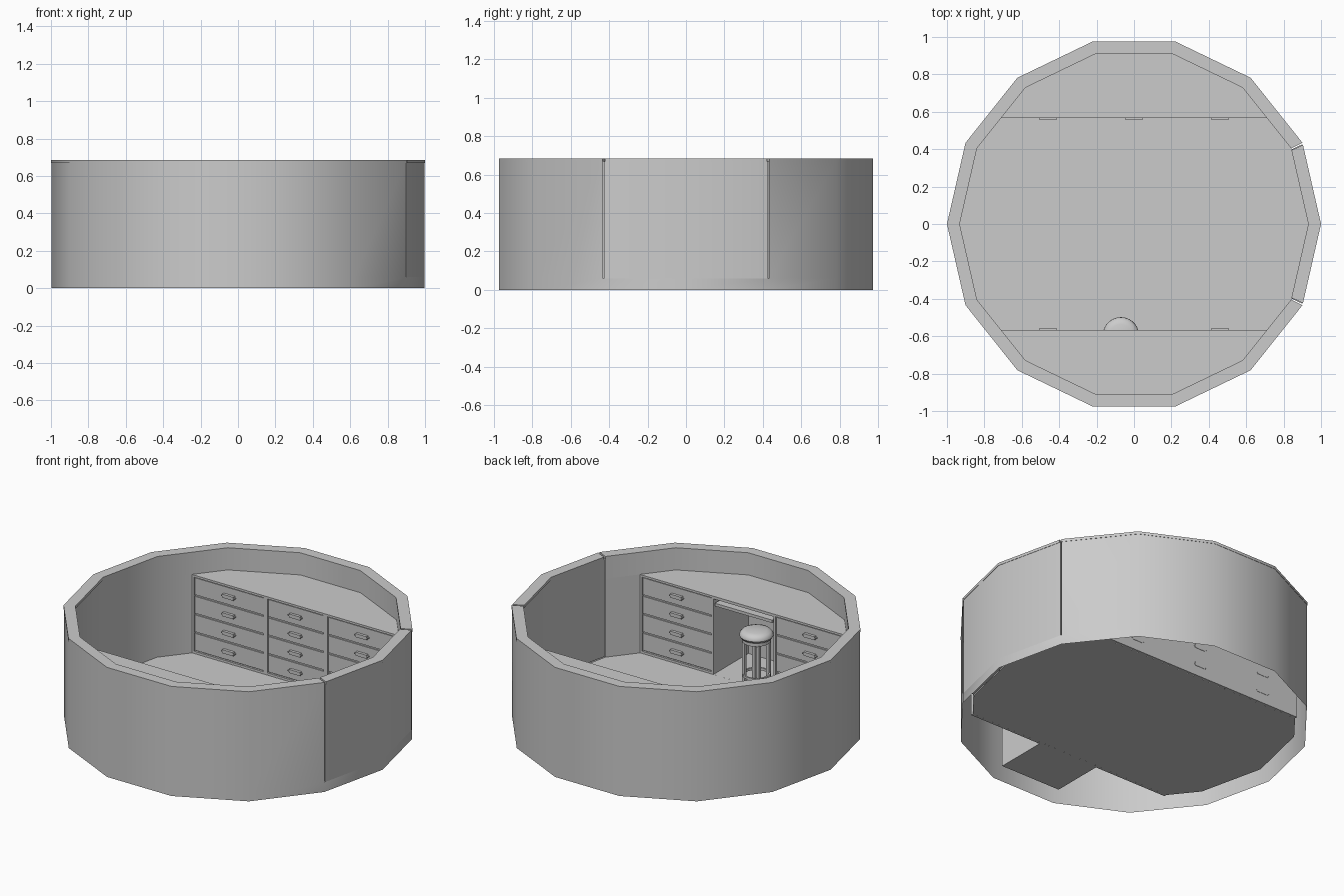
import bpy, bmesh, math

cube = bpy.data.objects.get("Cube")
if cube:
    bpy.data.objects.remove(cube, do_unlink=True)

grey = bpy.data.materials.new("plain grey")
grey.use_nodes = True
tone = (0.6, 0.6, 0.6, 1)
grey.diffuse_color = tone
grey.node_tree.nodes["Principled BSDF"].inputs["Base Color"].default_value = tone

SIDES = 14
OUTER, INNER = 0.998, 0.935
FLOOR, COUNTER, WALL_TOP, TOP = 0.055, 0.545, 0.668, 0.685
FRONT = 0.567          # distance of both cabinet fronts from the centre line
CUT = 1.495            # ring position where a cabinet front meets the inner wall
HALF = SIDES / 2
KNEE = INNER * math.sin(math.pi / SIDES)


def finish(name, bm, smooth=False):
    mesh = bpy.data.meshes.new(name)
    bm.to_mesh(mesh)
    bm.free()
    mesh.materials.append(grey)
    obj = bpy.data.objects.new(name, mesh)
    bpy.context.collection.objects.link(obj)
    if smooth:
        bpy.ops.object.select_all(action="DESELECT")
        obj.select_set(True)
        bpy.context.view_layer.objects.active = obj
        bpy.ops.object.shade_smooth_by_angle(angle=math.radians(35))
    return obj


def ring_point(u, r):
    """Point on the polygon; whole values of u are its corners."""
    k = math.floor(u)
    f = u - k
    a, b = (2 * math.pi * i / SIDES for i in (k, k + 1))
    return (r * (math.cos(a) * (1 - f) + math.cos(b) * f),
            r * (math.sin(a) * (1 - f) + math.sin(b) * f))


def arc(u0, u1, r):
    inside = [i for i in range(math.floor(u0) + 1, math.ceil(u1))]
    return [ring_point(u, r) for u in [u0] + inside + [u1]]


def strip(bm, points, z0, z1):
    for (ax, ay), (bx, by) in zip(points, points[1:]):
        corners = [(ax, ay, z0), (bx, by, z0), (bx, by, z1), (ax, ay, z1)]
        bm.faces.new([bm.verts.new(c) for c in corners])


def plate(bm, points, z):
    bm.faces.new([bm.verts.new((x, y, z)) for x, y in points])


def weld(bm):
    bmesh.ops.remove_doubles(bm, verts=bm.verts, dist=0.0005)


def arc_solid(name, u0, u1, r0, r1, z0, z1):
    bm = bmesh.new()
    outer, inner = arc(u0, u1, r1), arc(u0, u1, r0)
    strip(bm, outer + inner[::-1] + outer[:1], z0, z1)
    for z in (z0, z1):
        for i in range(len(outer) - 1):
            plate(bm, [outer[i], outer[i + 1], inner[i + 1], inner[i]], z)
    weld(bm)
    bmesh.ops.recalc_face_normals(bm, faces=bm.faces)
    return finish(name, bm, True)


def box(bm, x0, x1, y0, y1, z0, z1):
    made = bmesh.ops.create_cube(bm, size=1)["verts"]
    for v in made:
        v.co.x = x1 if v.co.x > 0 else x0
        v.co.y = max(y0, y1) if v.co.y > 0 else min(y0, y1)
        v.co.z = z1 if v.co.z > 0 else z0
    return made


# Outer wall skin with the low sill under the door
bm = bmesh.new()
strip(bm, arc(0, SIDES, OUTER), 0, 0.06)
strip(bm, arc(1, SIDES - 1, OUTER), 0.06, WALL_TOP)
weld(bm)
finish("outer_wall", bm, True)

# Inner wall skin, full height at the sides and above the counters elsewhere
bm = bmesh.new()
strip(bm, arc(1, SIDES - 1, INNER)[::-1], COUNTER, WALL_TOP)
for a, b in ((1, CUT), (HALF - CUT, HALF + CUT), (SIDES - CUT, SIDES - 1)):
    strip(bm, arc(a, b, INNER)[::-1], FLOOR, COUNTER)
weld(bm)
finish("inner_wall", bm, True)

# Door panel and the capping rim, split at the door
arc_solid("door", -0.985, 0.985, INNER, OUTER, 0.06, WALL_TOP)
arc_solid("door_rim", -0.975, 0.975, 0.932, 1, WALL_TOP, TOP)
arc_solid("wall_rim", 1, SIDES - 1, 0.932, 1, WALL_TOP, TOP)

# Floor with the extension into the knee space
knee_back = ring_point(10, INNER)[1]
bm = bmesh.new()
plate(bm, arc(-CUT, CUT, INNER) + arc(HALF - CUT, HALF + CUT, INNER), FLOOR)
plate(bm, [(-KNEE, knee_back), (KNEE, knee_back), (KNEE, -FRONT), (-KNEE, -FRONT)], FLOOR)
finish("floor", bm)

# Counter tops
for name, start in (("back_counter", CUT), ("front_counter", HALF + CUT)):
    bm = bmesh.new()
    plate(bm, arc(start, start + HALF - 2 * CUT, INNER), COUNTER)
    finish(name, bm)

# Knee space walls, lip and tray
bm = bmesh.new()
strip(bm, [(-KNEE, -FRONT), (-KNEE, knee_back), (KNEE, knee_back), (KNEE, -FRONT)],
      FLOOR, COUNTER)
finish("knee_space_walls", bm)
bm = bmesh.new()
box(bm, -KNEE, KNEE, -FRONT, -FRONT - 0.015, COUNTER - 0.018, COUNTER - 0.001)
finish("knee_space_lip", bm)
bm = bmesh.new()
box(bm, -KNEE + 0.01, KNEE - 0.01, -FRONT, -FRONT - 0.25, 0.485, 0.503)
finish("sliding_tray", bm)


def drawer_column(name, x0, x1, side):
    """Framed stack of four drawers; side is the sign of y."""
    def y(depth):
        return side * (FRONT + depth)
    post, rows = 0.014, 4
    frame = bmesh.new()
    box(frame, x0, x1, y(0.012), y(0.016), FLOOR, COUNTER - 0.001)
    for a, b in ((x0, x0 + post), (x1 - post, x1)):
        box(frame, a, b, y(0), y(0.012), FLOOR, COUNTER - 0.001)
    for a, b in ((FLOOR, FLOOR + post), (COUNTER - post, COUNTER - 0.001)):
        box(frame, x0 + post, x1 - post, y(0), y(0.012), a, b)
    finish(name + "_frame", frame)

    fronts, handles = bmesh.new(), bmesh.new()
    low = FLOOR + post
    pitch = (COUNTER - post - low) / rows
    mid = math.copysign(0.46, x0 + x1) if abs(x0 + x1) > 0.1 else 0
    for i in range(rows):
        z = low + i * pitch
        box(fronts, x0 + post + 0.003, x1 - post - 0.003, y(0.005), y(0.013),
            z + 0.005, z + pitch - 0.005)
        c = z + pitch / 2
        box(handles, mid - 0.046, mid + 0.046, y(-0.012), y(0.018), c - 0.011, c + 0.011)
    finish(name + "_drawers", fronts)
    edges = [e for e in handles.edges
             if abs(e.verts[0].co.y - e.verts[1].co.y) > 0.01]
    bmesh.ops.bevel(handles, geom=edges, offset=0.008, segments=2, affect="EDGES")
    finish(name + "_handles", handles)


END = ring_point(CUT, INNER)[0]
drawer_column("back_left_column", KNEE, END, 1)
drawer_column("back_middle_column", -KNEE, KNEE, 1)
drawer_column("back_right_column", -END, -KNEE, 1)
drawer_column("front_left_column", KNEE, END, -1)
drawer_column("front_right_column", -END, -KNEE, -1)

# Stool: turned cushion, straight legs and a foot ring
SX, SY = -0.07, -0.595


def turned(name, profile, steps=28):
    bm = bmesh.new()
    verts = [bm.verts.new((r, 0, z)) for r, z in profile]
    edges = [bm.edges.new(pair) for pair in zip(verts, verts[1:])]
    bmesh.ops.spin(bm, geom=verts + edges, axis=(0, 0, 1), cent=(0, 0, 0),
                   angle=2 * math.pi, steps=steps)
    weld(bm)
    bmesh.ops.recalc_face_normals(bm, faces=bm.faces)
    finish(name, bm, True).location = (SX, SY, 0)


turned("stool_cushion", [(0, 0.405), (0.06, 0.402), (0.083, 0.394), (0.095, 0.38),
                         (0.097, 0.367), (0.09, 0.355), (0.08, 0.35), (0, 0.35)])
turned("stool_seat_base", [(0, 0.35), (0.082, 0.35), (0.082, 0.33), (0, 0.33)])
turned("stool_foot_ring", [(0.07, 0.115), (0.08, 0.115), (0.08, 0.13),
                           (0.07, 0.13), (0.07, 0.115)])
bm = bmesh.new()
for i in range(4):
    a = math.pi / 4 + i * math.pi / 2
    x, y = SX + 0.07 * math.cos(a), SY + 0.07 * math.sin(a)
    box(bm, x - 0.01, x + 0.01, y - 0.01, y + 0.01, FLOOR, 0.335)
finish("stool_legs", bm)
